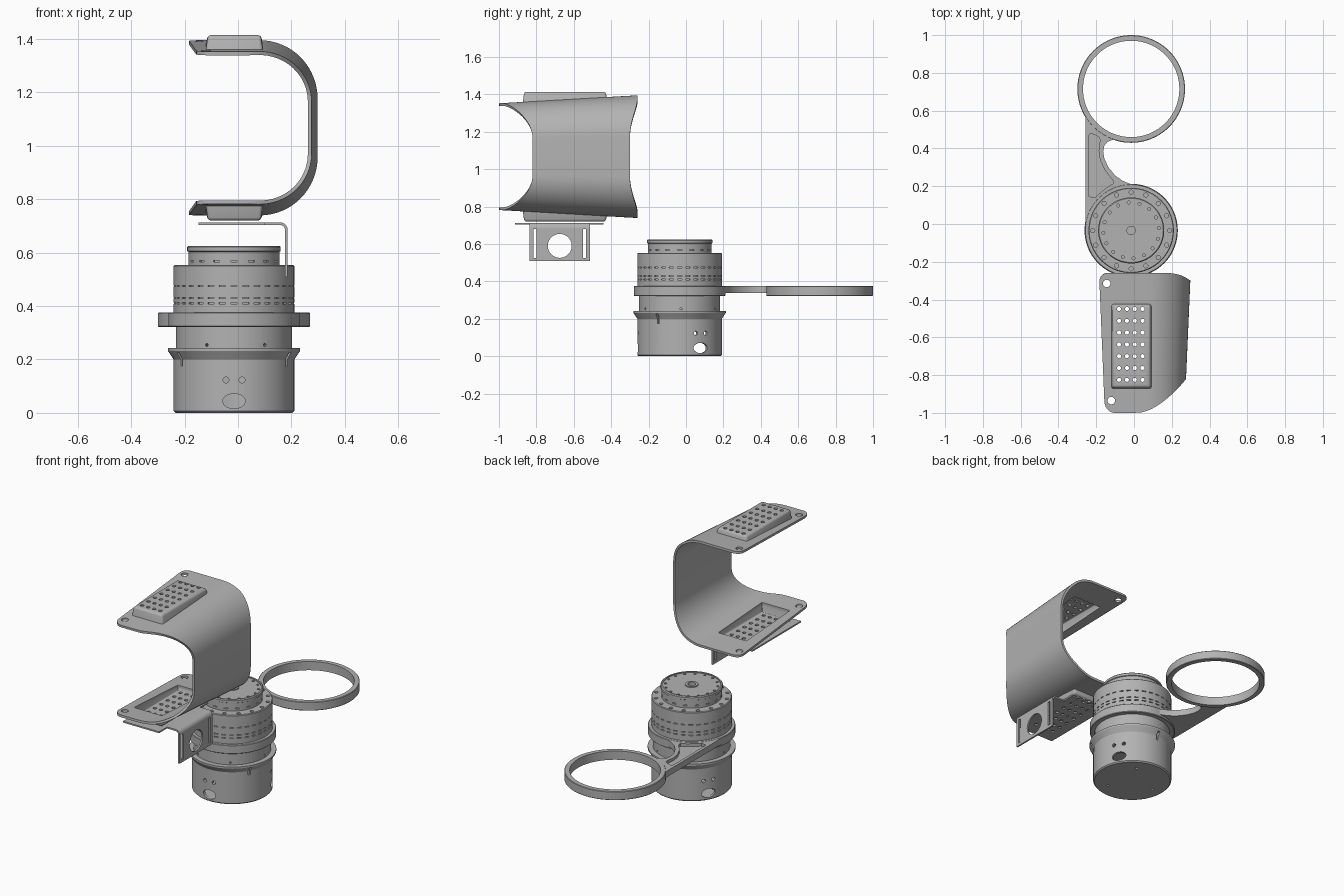
import bpy, bmesh
from math import pi, sin, cos, radians, sqrt
from mathutils import Matrix, Vector

if "Cube" in bpy.data.objects:
    bpy.data.objects.remove(bpy.data.objects["Cube"])

GREY = (0.45, 0.45, 0.45, 1)
grey = bpy.data.materials.new("plain_grey")
grey.use_nodes = True
grey.diffuse_color = GREY
grey.node_tree.nodes["Principled BSDF"].inputs["Base Color"].default_value = GREY

T = Matrix.Translation
BODY = Vector((-0.015, -0.034, 0))
RING = Vector((-0.015, 0.715, 0))


def make(name, bm, recalc=True):
    if recalc:
        bmesh.ops.recalc_face_normals(bm, faces=bm.faces)
    mesh = bpy.data.meshes.new(name)
    bm.to_mesh(mesh)
    bm.free()
    mesh.materials.append(grey)
    ob = bpy.data.objects.new(name, mesh)
    bpy.context.collection.objects.link(ob)
    return ob


def finish(ob, cutter=None):
    """Subtract the cutter, apply modifiers and smooth the round faces."""
    bpy.ops.object.select_all(action='DESELECT')
    ob.select_set(True)
    bpy.context.view_layer.objects.active = ob
    if cutter:
        cut = make("cutter", cutter)
        cut.hide_render = True
        mod = ob.modifiers.new("cut", 'BOOLEAN')
        mod.operation, mod.object, mod.solver = 'DIFFERENCE', cut, 'EXACT'
    for mod in list(ob.modifiers):
        bpy.ops.object.modifier_apply(modifier=mod.name)
    if cutter:
        bpy.data.objects.remove(cut)
    bpy.ops.object.shade_smooth_by_angle(angle=radians(30))


def lathe(name, profile, centre=BODY, closed=False, steps=72):
    bm = bmesh.new()
    vs = [bm.verts.new((r, 0, z)) for r, z in profile]
    pairs = list(zip(vs, vs[1:])) + ([(vs[-1], vs[0])] if closed else [])
    edges = [bm.edges.new(p) for p in pairs]
    bmesh.ops.spin(bm, geom=vs + edges, axis=(0, 0, 1), cent=(0, 0, 0), angle=2 * pi, steps=steps)
    bmesh.ops.remove_doubles(bm, verts=bm.verts, dist=1e-5)
    bmesh.ops.translate(bm, verts=bm.verts, vec=centre)
    return make(name, bm)


def extrude(bm, points, vec):
    face = bm.faces.new([bm.verts.new(p) for p in points])
    new = bmesh.ops.extrude_face_region(bm, geom=[face])["geom"]
    bmesh.ops.translate(bm, vec=vec, verts=[v for v in new if isinstance(v, bmesh.types.BMVert)])
    return bm


def cyl(bm, r, depth, matrix, seg=14):
    bmesh.ops.create_cone(bm, cap_ends=True, segments=seg, radius1=r, radius2=r, depth=depth, matrix=matrix)


def box(bm, lo, hi, matrix=Matrix()):
    lo, hi = Vector(lo), Vector(hi)
    bmesh.ops.create_cube(bm, size=1, matrix=matrix @ T((lo + hi) / 2) @ Matrix.Diagonal((*(hi - lo), 1)))


def polar(deg, r, z):
    return T(BODY) @ Matrix.Rotation(radians(deg), 4, 'Z') @ T((r, 0, z))


SIDEWAYS = Matrix.Rotation(pi / 2, 4, 'Y')

# Base housing: hollow cup with three groups of ports and flange slots
base = lathe("base_housing", [(0, 0), (.219, 0), (.226, .007), (.226, .2), (.247, .232), (.247, .242),
                              (.21, .242), (.21, .015), (0, .015)])
cuts = bmesh.new()
for a in (-90, 30, 150):
    for side in (-1, 1):
        cyl(cuts, .011, .06, polar(a, .22, .123) @ T((0, .03 * side, 0)) @ SIDEWAYS)
    cyl(cuts, 1, .08, polar(a, .22, .044) @ SIDEWAYS @ Matrix.Diagonal((.028, .042, 1, 1)), 24)
    box(cuts, (-.007, -.007, .175), (.04, .007, .226), polar(a + 60, .222, 0))
    cyl(cuts, .008, .06, polar(a + 30, .15, 0))
finish(base, cuts)

# Neck with small pin holes
neck = lathe("neck", [(0, .236), (.217, .236), (.217, .4), (0, .4)])
cuts = bmesh.new()
for a in range(0, 360, 60):
    cyl(cuts, .006, .04, polar(a + 2, .217, .254) @ SIDEWAYS, 8)
finish(neck, cuts)

# Upper drum with rows of vents and a bolt circle
drum = lathe("upper_drum", [(0, .376), (.226, .376), (.226, .549), (.222, .553), (0, .553)])
cuts = bmesh.new()
for i in range(32):
    for z in (.411, .43, .475):
        box(cuts, (-.01, -.012, -.0025), (.02, .012, .0025), polar(i * 11.25, .225, z))
for i in range(16):
    cyl(cuts, .011, .04, polar(i * 22.5, .203, .553))
finish(drum, cuts)

# Cap with a rim, central hub and a circle of holes
cap = lathe("cap", [(0, .54), (.17, .54), (.17, .603), (.175, .606), (.175, .62), (.17, .625), (.162, .625),
                    (.162, .619), (.037, .619), (.037, .625), (.022, .625), (.022, .6), (0, .6)])
cuts = bmesh.new()
for i in range(16):
    cyl(cuts, .008, .03, polar(i * 22.5 + 5, .148, .62), 12)
    box(cuts, (-.01, -.012, -.0025), (.02, .012, .0025), polar(i * 22.5, .17, .568))
finish(cap, cuts)

# Clamp ring around the body and the large loop behind it
for name, centre, inner, outer in (("clamp_ring", BODY, .212, .245), ("large_loop", RING, .255, .285)):
    finish(lathe(name, [(inner, .322), (outer - .003, .322), (outer, .325), (outer, .373),
                        (outer - .003, .376), (inner, .376)], centre, True, 96))


# Arm that joins the two rings, with a pocket in its top
def arc(centre, r, start, end, n):
    return [(centre.x + r * cos(radians(start + (end - start) * i / n)),
             centre.y + r * sin(radians(start + (end - start) * i / n))) for i in range(n + 1)]


outline = [(-.258, .57)] + arc(RING, .272, 211, 255, 8)
outline += [(-.115, .445), (-.14, .435), (-.157, .415), (-.163, .385), (-.157, .345), (-.135, .3),
            (-.1, .257), (-.06, .229), (-.015, .21)]
outline += arc(BODY, .225, 92, 176, 10) + [(-.258, -.02)]
arm = make("loop_arm", extrude(bmesh.new(), [(x, y, .337) for x, y in outline], (0, 0, .038)))
pocket = [(-.237, .145), (-.24, .155), (-.24, .465), (-.232, .478), (-.215, .475), (-.185, .46), (-.18, .445),
          (-.187, .39), (-.18, .34), (-.155, .285), (-.11, .228), (-.112, .213), (-.15, .19), (-.205, .142)]
finish(arm, extrude(bmesh.new(), [(x, y, .357) for x, y in pocket], (0, 0, .05)))

# Cuff: a C-shaped sheet that narrows toward the front
CX, CZ, HALF, RAD, LIP, FRONT, BACK = .05, 1.067, .328, .22, -.185, -1.0, -.26


def taper(y):
    return 1 - .13 * (BACK - y) / (BACK - FRONT)


def smooth(t):
    t = min(max(t, 0), 1)
    return t * t * (3 - 2 * t)


def corner(d, r):
    return r - sqrt(r * r - (r - d) ** 2) if d < r else 0


upper = []                       # (x, z from middle, front y, back y)
flat = [0, .002, .007, .015, .025, .037, .05, .065, .12, .17, .22]
for d in flat:
    t = (d - .265) / .345
    upper.append((LIP + d, HALF, FRONT + corner(d, .06) + .18 * smooth((t + .2) / 1.2), BACK - corner(d, .045)))
for i in range(17):
    t = i / 16
    upper.append((.08 + RAD * sin(t * pi / 2), HALF - RAD * (1 - cos(t * pi / 2)),
                  FRONT + .18 * smooth((t + .2) / 1.2), BACK - .04 * smooth((t - .3) / .7)))
section = upper + [(x, -z, f, b) for x, z, f, b in reversed(upper)]
bm = bmesh.new()
rows = []
for x, z, f, b in section:
    ys = [f + (b - f) * j / 8 for j in range(9)]
    rows.append([bm.verts.new((CX + (x - CX) * taper(y), y, CZ + z * taper(y))) for y in ys])
for r0, r1 in zip(rows, rows[1:]):
    for j in range(8):
        bm.faces.new((r0[j], r1[j], r1[j + 1], r0[j + 1]))
cuff = make("cuff", bm, recalc=False)
sheet = cuff.modifiers.new("thickness", 'SOLIDIFY')
sheet.thickness, sheet.offset = .014, -1
cuts = bmesh.new()
X0, X1, Y0, Y1 = -.115, .088, -.867, -.428
for s in (-1, 1):
    zc = CZ + s * .3
    box(cuts, (X0 + .006, Y0 + .006, zc - .06), (X1 - .006, Y1 - .006, zc + .06))
    for x, y in ((-.145, -.315), (-.12, -.935)):
        cyl(cuts, .02, .14, T((x, y, zc)), 20)
finish(cuff, cuts)


def hole_grid(bm, z):
    for i in range(4):
        for j in range(7):
            cyl(bm, .011, .06, T((-.079 + i * .0415, -.825 + j * .0625, z)), 12)


# Perforated trays pressed outward from the cuff
for name, s in (("upper_tray", 1), ("lower_tray", -1)):
    bm = bmesh.new()
    loops = []
    for grow, is_floor in ((.006, False), (-.002, True)):
        loop = []
        for x, y in ((X0 - grow, Y0 - grow), (X1 + grow, Y0 - grow), (X1 + grow, Y1 + grow), (X0 - grow, Y1 + grow)):
            z = .347 if is_floor else HALF * taper(y) - .01
            loop.append(bm.verts.new((x, y, CZ + s * z)))
        loops.append(loop)
    rim, floor = loops
    bm.faces.new(floor)
    for i in range(4):
        bm.faces.new((rim[i], rim[i - 1], floor[i - 1], floor[i]))
    edges = [e for e in bm.edges if not (e.verts[0] in rim and e.verts[1] in rim)]
    bmesh.ops.bevel(bm, geom=edges, offset=.012, segments=3, profile=.5, affect='EDGES')
    bmesh.ops.recalc_face_normals(bm, faces=bm.faces)
    middle = max(bm.faces, key=lambda f: f.calc_area())
    if middle.normal.z * s < 0:
        bmesh.ops.reverse_faces(bm, faces=bm.faces)
    tray = make(name, bm, recalc=False)
    mod = tray.modifiers.new("thickness", 'SOLIDIFY')
    mod.thickness, mod.offset = .01, -1
    cuts = bmesh.new()
    hole_grid(cuts, CZ + s * .342)
    finish(tray, cuts)

# Perforated plate below the lower tray
bm = bmesh.new()
box(bm, (-.147, -.915, .704), (.1, -.44, .713))
plate = make("mount_plate", bm)
cuts = bmesh.new()
hole_grid(cuts, .708)
finish(plate, cuts)

# Bent tab with a round opening and two long slots
bend = [(.158 + r * sin(radians(a)), .685 + r * cos(radians(a)))
        for r, order in ((.028, range(0, 91, 15)), (.018, range(90, -1, -15))) for a in order]
side = [(.09, .713)] + bend[:7] + [(.186, .508), (.176, .508)] + bend[7:] + [(.09, .703)]
tab = make("mount_tab", extrude(bmesh.new(), [(x, -.836, z) for x, z in side], (0, .322, 0)))
cuts = bmesh.new()
cyl(cuts, .064, .05, T((.181, -.675, .59)) @ SIDEWAYS, 40)
for y in (-.808, -.542):
    box(cuts, (.16, y - .008, .525), (.2, y + .008, .68))
finish(tab, cuts)
